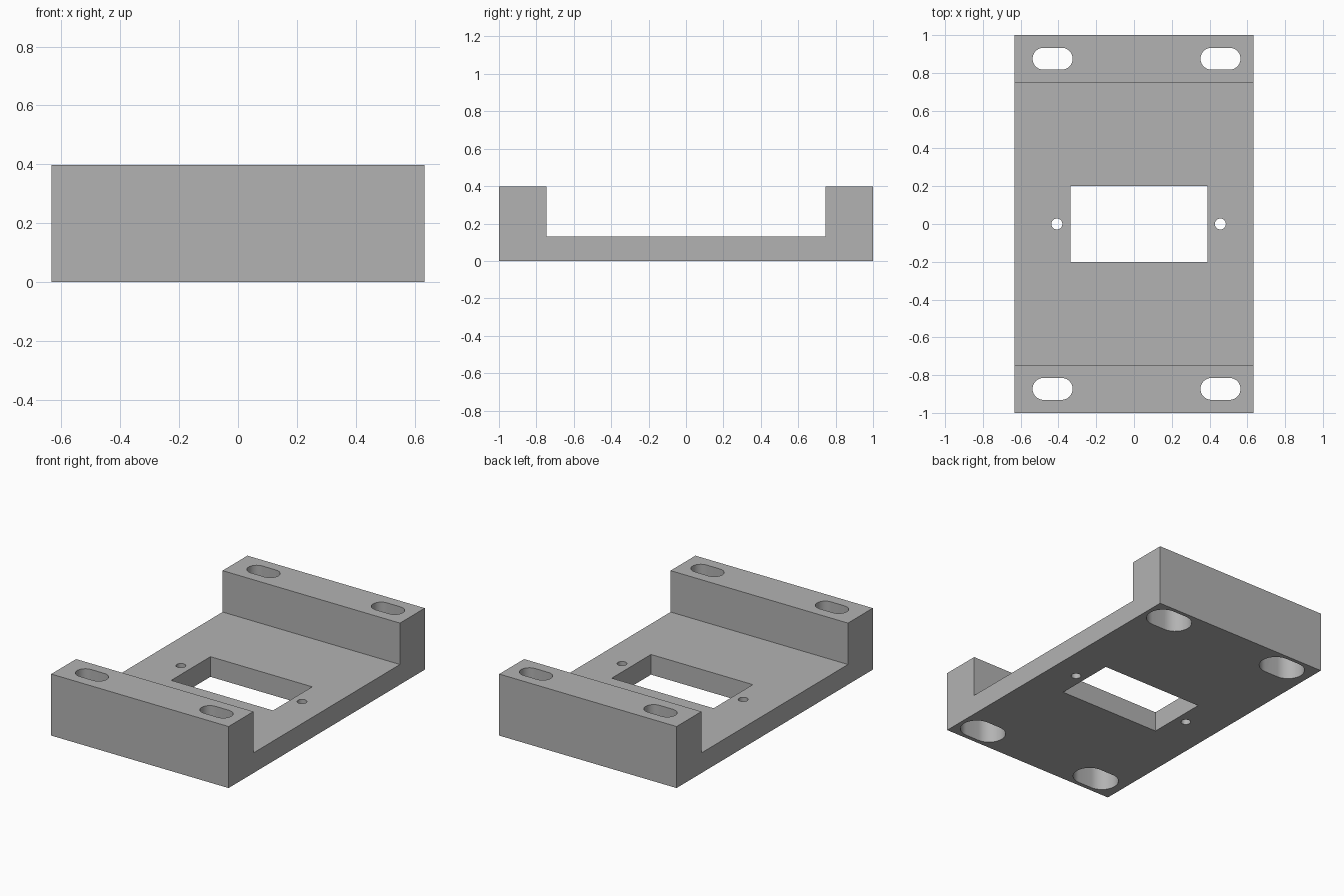
import bpy, bmesh, math

if "Cube" in bpy.data.objects:
    bpy.data.objects.remove(bpy.data.objects["Cube"], do_unlink=True)

WIDTH, HALF_LENGTH, HEIGHT = 1.266, 1.0, 0.397
FLOOR, INNER = 0.13, 0.747

grey = bpy.data.materials.new("plain grey")
grey.use_nodes = True
grey.diffuse_color = (0.45, 0.45, 0.45, 1)
grey.node_tree.nodes["Principled BSDF"].inputs["Base Color"].default_value = (0.45, 0.45, 0.45, 1)


def prism(name, outline, direction):
    """Extrude a closed outline of 3D points along a direction."""
    bm = bmesh.new()
    face = bm.faces.new([bm.verts.new(p) for p in outline])
    grown = bmesh.ops.extrude_face_region(bm, geom=[face])["geom"]
    moved = [v for v in grown if isinstance(v, bmesh.types.BMVert)]
    bmesh.ops.translate(bm, verts=moved, vec=direction)
    bmesh.ops.recalc_face_normals(bm, faces=bm.faces)
    mesh = bpy.data.meshes.new(name)
    bm.to_mesh(mesh)
    bm.free()
    mesh.materials.append(grey)
    obj = bpy.data.objects.new(name, mesh)
    bpy.context.collection.objects.link(obj)
    return obj


def capsule(x, y, half, radius, z, steps=20):
    """Outline of a slot along x; half = 0 gives a circle."""
    points = []
    for side, start in ((1, -math.pi / 2), (-1, math.pi / 2)):
        for i in range(steps + (half > 0)):
            a = start + math.pi * i / steps
            points.append((x + side * half + radius * math.cos(a), y + radius * math.sin(a), z))
    return points


def cut(name, outline, depth):
    """Subtract a vertical prism from the bracket."""
    cutter = prism(name, outline, (0, 0, depth))
    mod = bracket.modifiers.new(name, "BOOLEAN")
    mod.operation, mod.solver, mod.object = "DIFFERENCE", "EXACT", cutter
    bpy.context.view_layer.objects.active = bracket
    bpy.ops.object.modifier_apply(modifier=mod.name)
    bpy.data.objects.remove(cutter, do_unlink=True)


# U-shaped body
profile = [(-HALF_LENGTH, 0), (HALF_LENGTH, 0), (HALF_LENGTH, HEIGHT), (INNER, HEIGHT),
           (INNER, FLOOR), (-INNER, FLOOR), (-INNER, HEIGHT), (-HALF_LENGTH, HEIGHT)]
bracket = prism("mounting_bracket", [(-WIDTH / 2, y, z) for y, z in profile], (WIDTH, 0, 0))

# Central rectangular opening
left, right, back = -0.337, 0.39, 0.2
cut("window_cutter", [(left, -back, -0.1), (right, -back, -0.1),
                      (right, back, -0.1), (left, back, -0.1)], 0.4)

# Small screw holes beside the opening
for x in (-0.408, 0.457):
    cut("screw_hole_cutter", capsule(x, 0, 0, 0.029, -0.1), 0.4)

# Slots through the end blocks, widened from below
for x in (-0.431, 0.458):
    for y in (-0.873, 0.875):
        cut("slot_cutter", capsule(x, y, 0.048, 0.058, -0.1), 0.7)
        cut("recess_cutter", capsule(x, y, 0.048, 0.1, -0.1), 0.37)

# Smooth slot walls, crisp edges
bpy.ops.object.select_all(action="DESELECT")
bracket.select_set(True)
bpy.context.view_layer.objects.active = bracket
bpy.ops.object.shade_smooth_by_angle(angle=math.radians(30))
